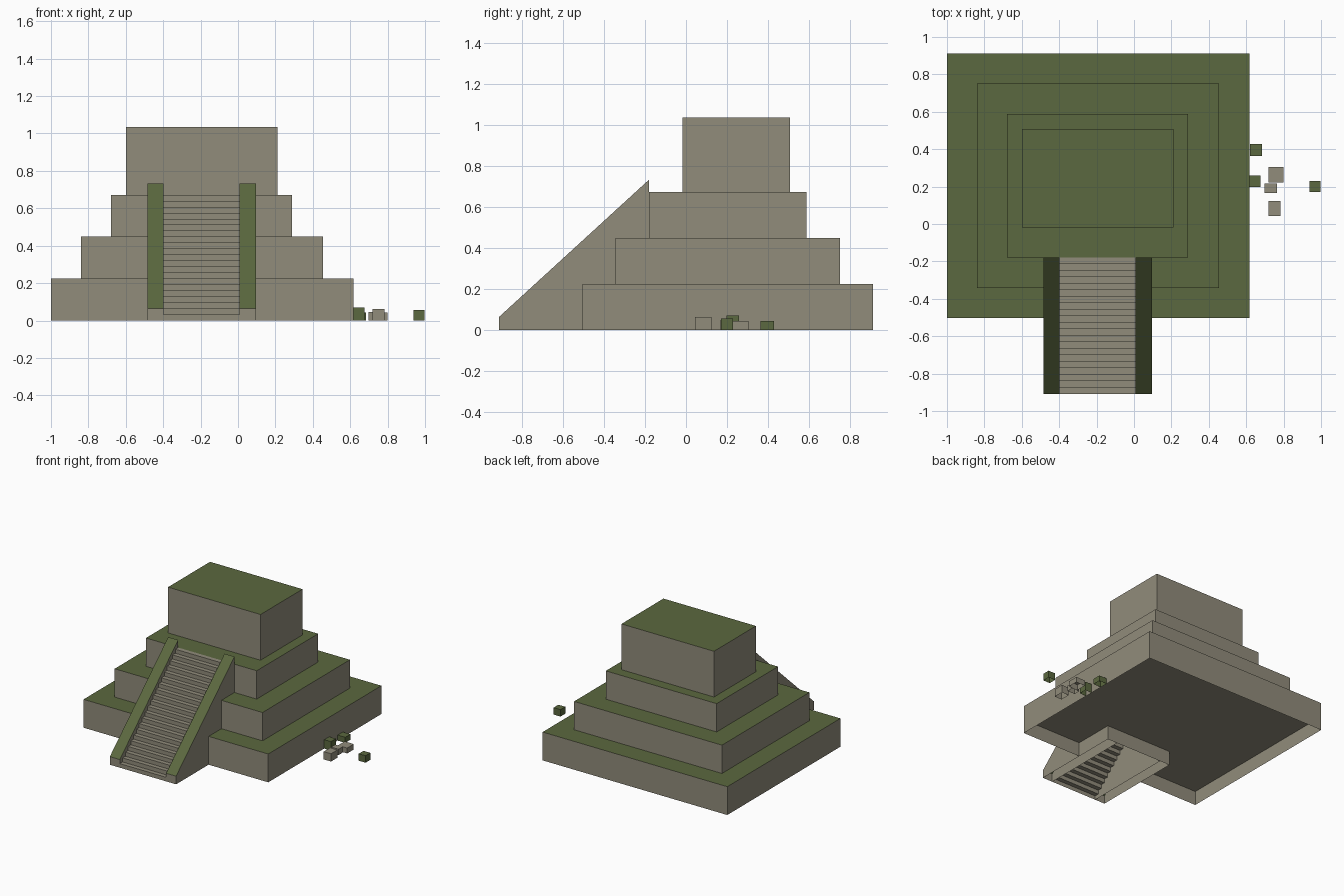
import bpy

cube = bpy.data.objects.get("Cube")
if cube:
    bpy.data.objects.remove(cube, do_unlink=True)


def material(name, rgb):
    mat = bpy.data.materials.new(name)
    mat.use_nodes = True
    mat.diffuse_color = (*rgb, 1)
    mat.node_tree.nodes["Principled BSDF"].inputs["Base Color"].default_value = (*rgb, 1)
    return mat


STONE = material("weathered_stone", (0.283, 0.262, 0.198))
MOSS = material("moss_green", (0.105, 0.14, 0.05))


def build(name, verts, faces, mats, is_moss=lambda normal: False):
    """Make a flat shaded mesh; faces passing the rule take the second material."""
    mesh = bpy.data.meshes.new(name)
    mesh.from_pydata(verts, [], faces)
    for mat in mats:
        mesh.materials.append(mat)
    mesh.update()
    for poly in mesh.polygons:
        poly.material_index = int(is_moss(poly.normal))
    obj = bpy.data.objects.new(name, mesh)
    bpy.context.collection.objects.link(obj)
    return obj


def open_prism(name, outline, z0, z1, mats):
    """Walls and a top over a counter-clockwise outline, open underneath."""
    n = len(outline)
    verts = [(x, y, z) for z in (z0, z1) for x, y in outline]
    faces = [(i, (i + 1) % n, n + (i + 1) % n, n + i) for i in range(n)]
    faces.append(tuple(range(n, 2 * n)))
    return build(name, verts, faces, mats,
                 lambda normal: len(mats) > 1 and normal.z > 0.5)


def rectangle(x0, x1, y0, y1):
    return [(x0, y0), (x1, y0), (x1, y1), (x0, y1)]


# Staircase extents
LEFT, RIGHT = -0.485, 0.095
RAIL = 0.087
FRONT, BACK = -0.91, -0.18
TOP = 0.672


def notched(x0, x1, y0, y1):
    """Rectangle with the staircase footprint taken out of its front."""
    return [(x0, y0), (LEFT, y0), (LEFT, BACK), (RIGHT, BACK), (RIGHT, y0),
            (x1, y0), (x1, y1), (x0, y1)]


# Terraces and shrine, mossy on top
base = notched(-1.0, 0.617, -0.503, 0.912)
open_prism("lower_terrace", base, 0, 0.224, [STONE, MOSS])
open_prism("middle_terrace", notched(-0.84, 0.455, -0.343, 0.75), 0.224, 0.448, [STONE, MOSS])
open_prism("upper_terrace", rectangle(-0.68, 0.29, BACK, 0.588), 0.448, TOP, [STONE, MOSS])
open_prism("shrine", rectangle(-0.6, 0.21, -0.018, 0.507), TOP, 1.034, [STONE, MOSS])

# Recessed underside of the lowest terrace
build("underside", [(x, y, 0.112) for x, y in base],
      [tuple(reversed(range(len(base))))], [STONE])

# Steps: a folded sheet of risers and treads
COUNT = 21
rise, run = TOP / COUNT, (BACK - FRONT) / COUNT
path = [(FRONT, 0)]
for i in range(COUNT):
    path += [(FRONT + i * run, (i + 1) * rise), (FRONT + (i + 1) * run, (i + 1) * rise)]
verts = [(x, y, z) for y, z in path for x in (LEFT + RAIL, RIGHT - RAIL)]
build("steps", verts, [(2 * i, 2 * i + 1, 2 * i + 3, 2 * i + 2)
                       for i in range(len(path) - 1)], [STONE])

# Sloping side rails, mossy on the slope, open underneath
profile = [(FRONT, 0), (BACK, 0), (BACK, 0.732), (FRONT, 0.064)]
for name, x0 in (("right_rail", LEFT), ("left_rail", RIGHT - RAIL)):
    verts = [(x, y, z) for x in (x0, x0 + RAIL) for y, z in profile]
    faces = [(3, 2, 1, 0), (4, 5, 6, 7), (1, 2, 6, 5), (2, 3, 7, 6), (3, 0, 4, 7)]
    build(name, verts, faces, [STONE, MOSS], lambda normal: normal.z > 0.5)

# Wall closing the back of the staircase
build("stair_back", [(LEFT + RAIL, BACK, 0), (RIGHT - RAIL, BACK, 0),
                     (RIGHT - RAIL, BACK, TOP), (LEFT + RAIL, BACK, TOP)],
      [(3, 2, 1, 0)], [STONE])

# Fallen blocks: centre, size, height
rubble = [
    (MOSS, 0.652, 0.395, 0.066, 0.065, 0.044),
    (MOSS, 0.645, 0.228, 0.06, 0.062, 0.07),
    (MOSS, 0.968, 0.2, 0.06, 0.06, 0.055),
    (STONE, 0.76, 0.264, 0.08, 0.082, 0.043),
    (STONE, 0.732, 0.191, 0.066, 0.052, 0.046),
    (STONE, 0.752, 0.084, 0.064, 0.08, 0.062),
]
for i, (mat, x, y, w, d, h) in enumerate(rubble):
    open_prism(f"fallen_block_{i + 1}",
               rectangle(x - w / 2, x + w / 2, y - d / 2, y + d / 2), 0, h, [mat])
